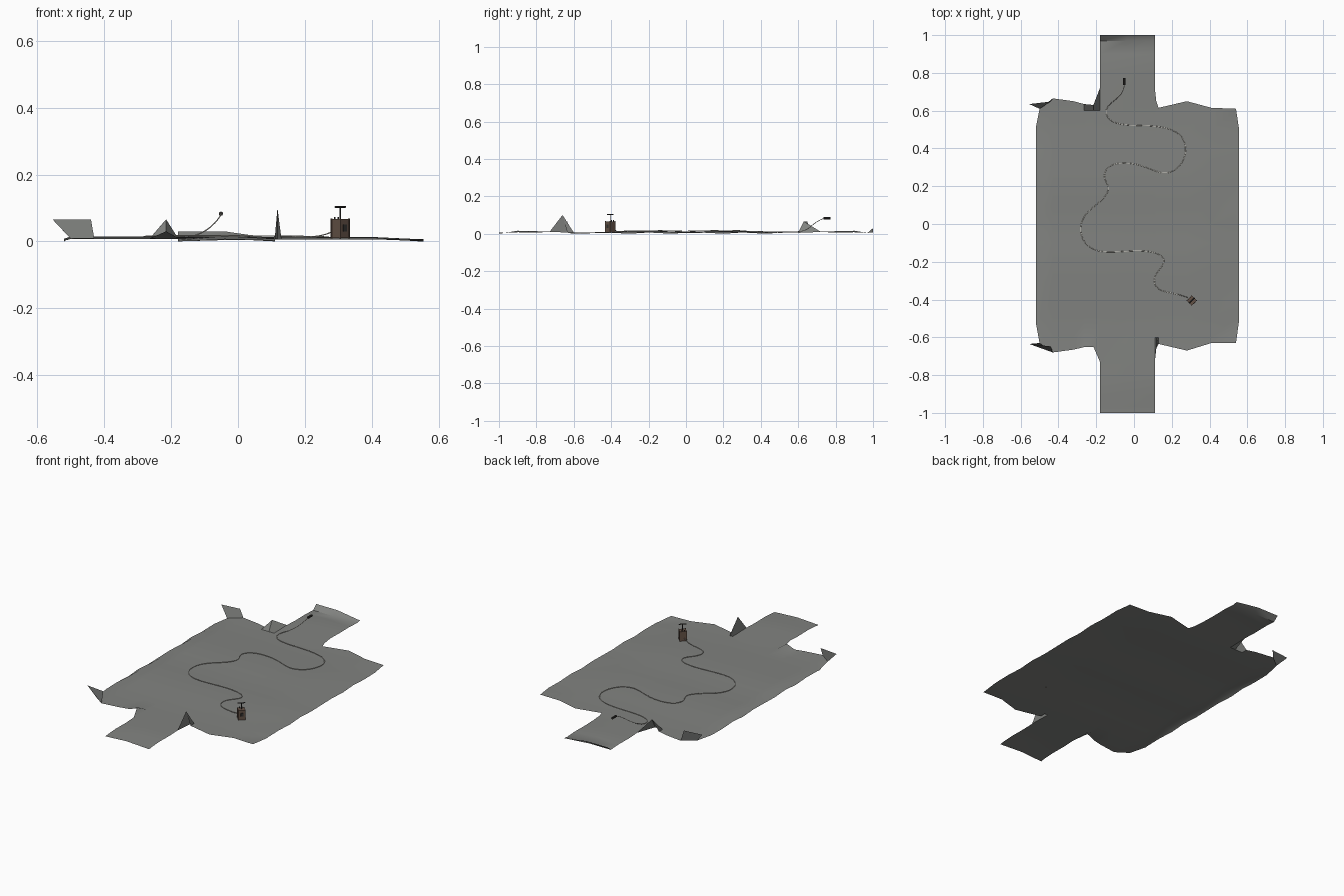
import bpy, bmesh, math
from mathutils import Matrix, Vector

if "Cube" in bpy.data.objects:
    bpy.data.objects.remove(bpy.data.objects["Cube"])


def material(name, rgb):
    m = bpy.data.materials.new(name)
    m.diffuse_color = (*rgb, 1)
    m.use_nodes = True
    m.node_tree.nodes["Principled BSDF"].inputs["Base Color"].default_value = m.diffuse_color
    return m


GREY = material("stone grey", (0.22, 0.225, 0.215))
BROWN = material("wood brown", (0.13, 0.085, 0.062))
DARK = material("dark metal", (0.035, 0.032, 0.03))
CREAM = material("fuse cream", (0.6, 0.58, 0.52))


def make(name, bm, mat):
    me = bpy.data.meshes.new(name)
    bm.to_mesh(me)
    bm.free()
    ob = bpy.data.objects.new(name, me)
    bpy.context.collection.objects.link(ob)
    me.materials.append(mat)
    return ob


# ground sheet: gentle waves, borders drooping in scallops
def ground_z(x, y):
    z = 0.011 + 0.004 * math.sin(9 * abs(y) - 0.3)
    if x > 0.5 or x < -0.515:
        z = 0.004 + 0.004 * math.sin(25 * y)
    if x > 0.1:
        z *= 0.85
    return max(z, 0)


# column x -> front and back edge of the sheet
edges = [(-.52, -.52, .51), (-.5, -.63, .61), (-.43, -.68, .665), (-.32, -.665, .65),
         (-.265, -.652, .635), (-.215, -.65, .63), (-.18, -.73, .72), (-.04, -.73, .72),
         (.11, -.73, .72), (.118, -.66, .65), (.13, -.635, .615), (.28, -.67, .65),
         (.41, -.63, .615), (.54, -.63, .61), (.555, -.52, .51)]
lifted = {(-.215, .63): .066, (-.215, -.65): .03, (.118, -.66): .1}

bm = bmesh.new()
rows = [i / 10 for i in range(-6, 7)]
columns = []
for x, front, back in edges:
    ys = [front] + [max(front, min(back, y)) for y in rows] + [back]
    columns.append([bm.verts.new((x, y, lifted.get((x, y), ground_z(x, y)))) for y in ys])
for a, b in zip(columns, columns[1:]):
    for j in range(len(a) - 1):
        bm.faces.new((a[j], b[j], b[j + 1], a[j + 1]))

# tongues at the front and back of the sheet
for side in (-1, 1):
    prev = [columns[i][0 if side < 0 else -1] for i in (6, 7, 8)]
    for y in (.8, .9, .97, 1):
        row = []
        for x in (-.18, -.04, .11):
            z = 0.01 + 0.006 * math.sin(9 * y - 0.3)
            if x != -.04:
                z *= 0.5
            if y == .97:
                z = 0.004
            if y == 1 and side > 0:
                z = 0.03 if x < .1 else 0.008
            if y == 1 and side < 0:
                z = 0 if x != -.04 else 0.008
            row.append(bm.verts.new((x, side * y, z)))
        for k in range(2):
            q = (prev[k], prev[k + 1], row[k + 1], row[k])
            bm.faces.new(q if side > 0 else q[::-1])
        prev = row

# turned-up corner flaps on the left
for col, end in ((1, 0), (1, -1)):
    a, b = columns[col][end], columns[col + 1][end]
    s = 1 if end else -1
    c = bm.verts.new((-.44, s * .648, .066))
    d = bm.verts.new((-.555, s * .635, .066))
    q = (a, b, c, d)
    bm.faces.new(q if end else q[::-1])
bmesh.ops.remove_doubles(bm, verts=bm.verts, dist=0.0002)
bm.normal_update()
ground = make("ground_sheet", bm, GREY)
for p in ground.data.polygons:
    p.use_smooth = True
bpy.context.view_layer.objects.active = ground
ground.select_set(True)
bpy.ops.object.shade_smooth_by_angle(angle=math.radians(40))

# plunger box, turned 45 degrees
TURN = Matrix.Translation((.306, -.405, 0)) @ Matrix.Rotation(math.radians(45), 4, 'Z')


def box(name, center, size, mat):
    bm = bmesh.new()
    bmesh.ops.create_cube(bm, size=1, matrix=TURN @ Matrix.Translation(center)
                          @ Matrix.Diagonal((*size, 1)))
    return make(name, bm, mat)


def rod(name, a, b, r, mat, sides=8, frame=TURN):
    a, b = frame @ Vector(a), frame @ Vector(b)
    d = b - a
    bm = bmesh.new()
    bmesh.ops.create_cone(bm, cap_ends=True, segments=sides, radius1=r, radius2=r,
                          depth=d.length, matrix=Matrix.Translation((a + b) / 2)
                          @ d.to_track_quat('Z', 'Y').to_matrix().to_4x4())
    return make(name, bm, mat)


box("plunger_box", (0, 0, .038), (.038, .038, .057), BROWN)
for sx in (-1, 1):
    for sy in (-1, 1):
        box("corner_post", (sx * .0182, sy * .0182, .039), (.004, .004, .06), BROWN)
box("front_plate", (0, -.0195, .04), (.014, .002, .02), DARK)
rod("plunger_rod", (0, 0, .066), (0, 0, .103), .0022, DARK)
rod("plunger_handle", (-.021, 0, .103), (.021, 0, .103), .003, DARK)
for sx in (-.007, .007):
    rod("terminal", (sx, .016, .064), (sx, .016, .073), .0025, DARK, 6)

# winding fuse from the box to the charge
path = [(-.05, .74), (-.055, .70), (-.09, .66), (-.155, .62), (-.145, .55), (-.06, .522),
        (.05, .522), (.16, .515), (.25, .48), (.285, .40), (.25, .30), (.17, .26),
        (.10, .285), (.02, .318), (-.08, .328), (-.15, .3), (-.165, .24), (-.12, .19),
        (-.17, .12), (-.26, .06), (-.29, -.02), (-.27, -.10), (-.2, -.148), (-.1, -.15),
        (.02, -.138), (.13, -.15), (.18, -.2), (.10, -.27), (.11, -.34), (.17, -.362),
        (.25, -.375), (.285, -.39)]
curve = bpy.data.curves.new("fuse", 'CURVE')
curve.dimensions = '3D'
curve.bevel_depth = 0.0018
curve.bevel_resolution = 1
curve.resolution_u = 5
sp = curve.splines.new('NURBS')
sp.points.add(len(path) - 1)
rise = {0: .083, 1: .07, 2: .028, len(path) - 1: .03}
for i, (x, y) in enumerate(path):
    sp.points[i].co = (x, y, rise.get(i, ground_z(x, y) + .003), 1)
sp.order_u = 4
sp.use_endpoint_u = True
curve.materials.append(CREAM)
bpy.context.collection.objects.link(bpy.data.objects.new("fuse", curve))

# charge at the far end of the fuse
rod("charge", (-.051, .735, .083), (-.051, .773, .083), .0065, DARK, 8, Matrix())
